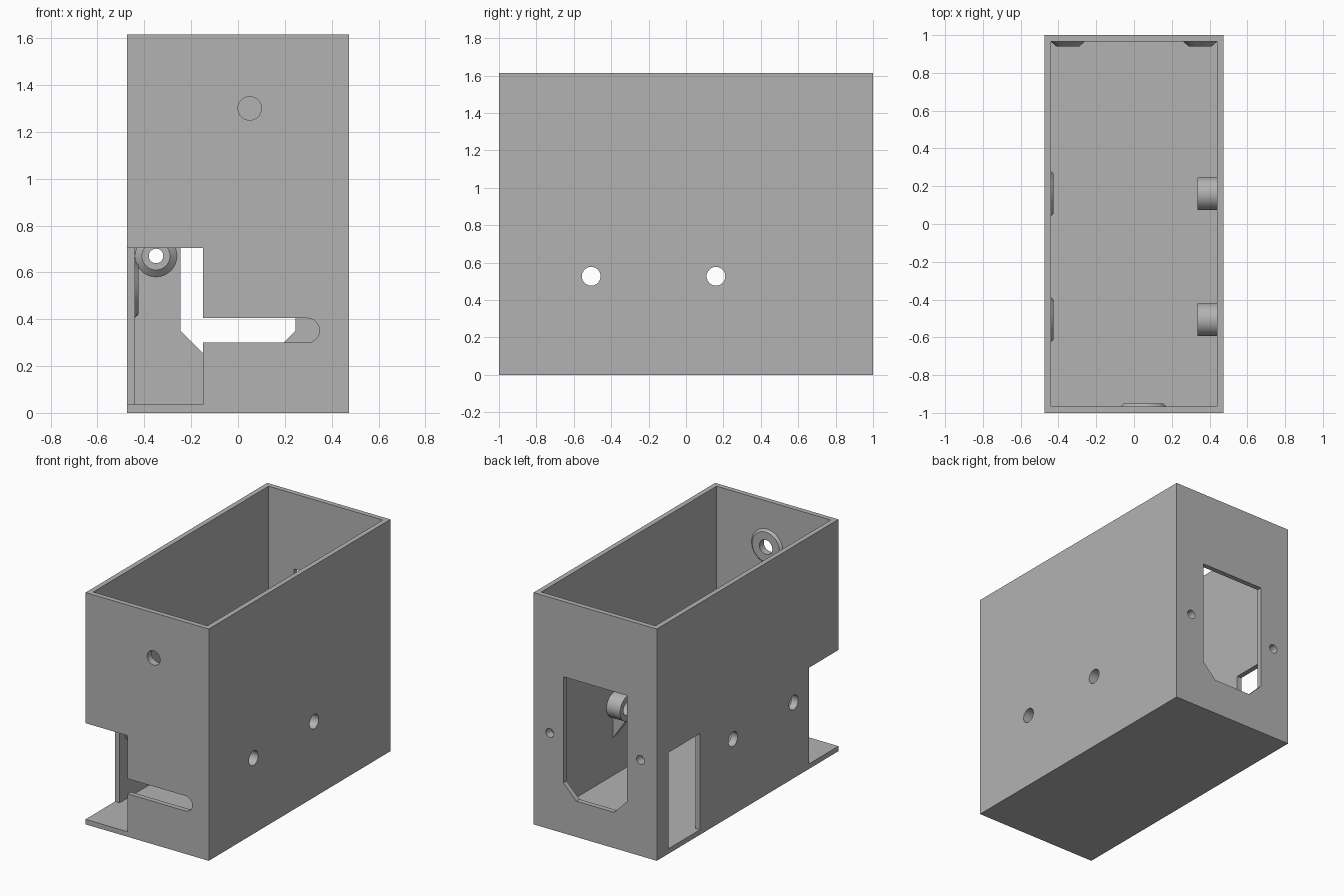
import bpy, bmesh
from math import cos, sin, pi
from mathutils import Vector

if "Cube" in bpy.data.objects:
    bpy.data.objects.remove(bpy.data.objects["Cube"])

grey = bpy.data.materials.new("light grey plastic")
grey.use_nodes = True
GREY = (0.45, 0.45, 0.45, 1)
grey.diffuse_color = GREY
grey.node_tree.nodes["Principled BSDF"].inputs["Base Color"].default_value = GREY

W, D, H, T = 0.475, 1.0, 1.615, 0.035   # half width, half depth, height, wall
HOLE = 0.05


def make_object(name, bm):
    bmesh.ops.recalc_face_normals(bm, faces=bm.faces)
    mesh = bpy.data.meshes.new(name)
    bm.to_mesh(mesh)
    bm.free()
    mesh.materials.append(grey)
    obj = bpy.data.objects.new(name, mesh)
    bpy.context.collection.objects.link(obj)
    return obj


def box(name, low, high):
    bm = bmesh.new()
    bmesh.ops.create_cube(bm, size=1)
    for v in bm.verts:
        v.co = [l + (c + 0.5) * (h - l) for c, l, h in zip(v.co, low, high)]
    return make_object(name, bm)


def prism(name, outline, y0, y1):
    """Outline in x and z, drawn out along y."""
    bm = bmesh.new()
    face = bm.faces.new([bm.verts.new((x, y0, z)) for x, z in outline])
    ext = bmesh.ops.extrude_face_region(bm, geom=[face])["geom"]
    moved = [g for g in ext if isinstance(g, bmesh.types.BMVert)]
    bmesh.ops.translate(bm, verts=moved, vec=(0, y1 - y0, 0))
    return make_object(name, bm)


def cone(name, start, end, r0, r1):
    """Round bar from start to end, radius r0 to r1."""
    a, b = Vector(start), Vector(end)
    bm = bmesh.new()
    bmesh.ops.create_cone(bm, cap_ends=True, segments=48, radius1=r0,
                          radius2=r1, depth=(b - a).length)
    turn = (b - a).to_track_quat("Z", "Y").to_matrix()
    bmesh.ops.rotate(bm, verts=bm.verts, matrix=turn)
    bmesh.ops.translate(bm, verts=bm.verts, vec=(a + b) / 2)
    return make_object(name, bm)


def combine(target, tool, operation):
    mod = target.modifiers.new("combine", "BOOLEAN")
    mod.operation, mod.solver, mod.object = operation, "EXACT", tool
    bpy.context.view_layer.objects.active = target
    bpy.ops.object.modifier_apply(modifier=mod.name)
    bpy.data.objects.remove(tool)


def add(tool):
    combine(enclosure, tool, "UNION")


def cut(tool):
    combine(enclosure, tool, "DIFFERENCE")


# Open-topped box
enclosure = box("enclosure", (-W, -D, 0), (W, D, H))
cut(box("cavity", (T - W, T - D, T), (W - T, D - T, H + 1)))

# Side wall fixings: standoffs with gussets on the left, low rims on the right
SIDE_Z = 0.527
for y in (-0.507, 0.16):
    add(cone("standoff", (W - 0.01, y, SIDE_Z), (0.335, y, SIDE_Z), 0.087, 0.087))
    add(prism("gusset", [(W - 0.01, 0.26), (0.338, 0.445), (0.338, 0.46),
                         (W - 0.01, 0.46)], y - 0.018, y + 0.018))
    add(cone("side_rim", (-W + T - 0.004, y, SIDE_Z),
             (-W + T + 0.015, y, SIDE_Z), 0.124, 0.105))
    cut(cone("side_hole", (-1, y, SIDE_Z), (1, y, SIDE_Z), HOLE, HOLE))

# Front cable hole with its inner rim
add(cone("front_rim", (0.05, -D + T - 0.004, 1.3),
         (0.05, -D + T + 0.015, 1.3), 0.124, 0.105))
cut(cone("front_hole", (0.05, -1.1, 1.3), (0.05, -0.8, 1.3), HOLE, HOLE))

# Back socket opening with its two screw bosses
SOCKET_Z = 0.67
for x in (-0.35, 0.35):
    add(cone("screw_boss", (x, D - T + 0.005, SOCKET_Z),
             (x, D - T - 0.025, SOCKET_Z), 0.095, 0.06))
    cut(cone("screw_hole", (x, 0.8, SOCKET_Z), (x, 1.1, SOCKET_Z), 0.031, 0.031))
cut(prism("socket_opening", [(-0.245, 1.09), (0.245, 1.09), (0.245, 0.35),
                             (0.145, 0.25), (-0.145, 0.25), (-0.245, 0.35)], 0.9, 1.1))

# Front corner notch, rounded slot and right side window
cut(box("corner_notch", (-0.6, -1.1, T), (-0.15, -0.675, 0.705)))
r, cx, cz = 0.0525, 0.295, 0.352
arc = [(cx + r * sin(pi * i / 20), cz - r * cos(pi * i / 20)) for i in range(21)]
cut(prism("slot", [(-0.2, cz - r)] + arc + [(-0.2, cz + r)], -1.1, -0.9))
cut(box("side_window", (-0.6, 0.525, T), (-0.43, 0.873, 0.705)))

# Smooth the round parts, keep the edges crisp
bpy.ops.object.select_all(action="DESELECT")
enclosure.select_set(True)
bpy.context.view_layer.objects.active = enclosure
bpy.ops.object.shade_smooth_by_angle(angle=pi / 7)
